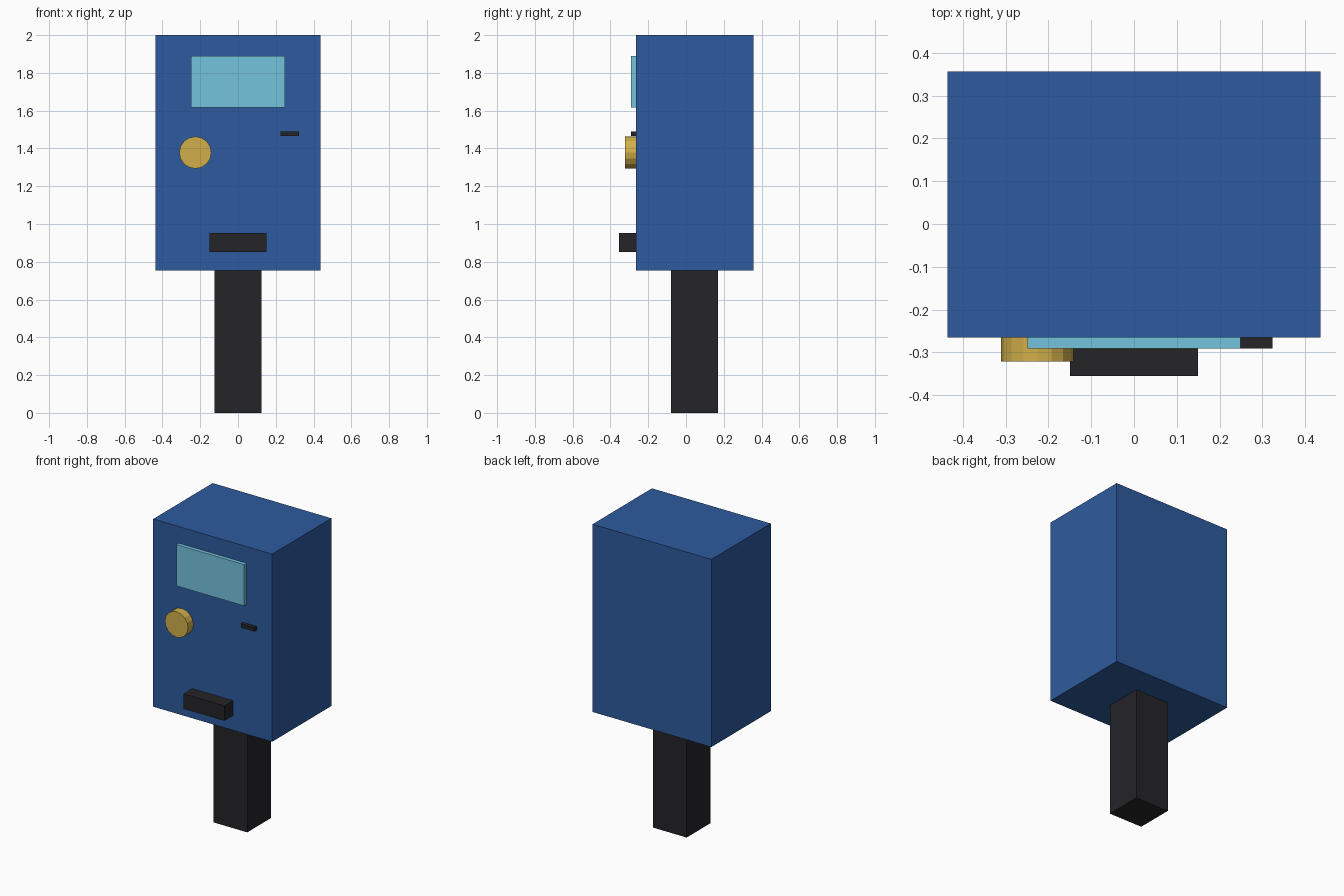
import bpy
import math

if "Cube" in bpy.data.objects:
    bpy.data.objects.remove(bpy.data.objects["Cube"])


def material(name, rgb):
    m = bpy.data.materials.new(name)
    m.diffuse_color = (*rgb, 1)
    m.use_nodes = True
    m.node_tree.nodes["Principled BSDF"].inputs["Base Color"].default_value = m.diffuse_color
    return m


BLUE = material("blue_paint", (0.027, 0.105, 0.342))
BLACK = material("black_metal", (0.018, 0.018, 0.022))
GLASS = material("display_glass", (0.178, 0.552, 0.730))
BRASS = material("brass", (0.64, 0.43, 0.07))

FRONT = -0.266   # y of the cabinet's front face
BACK = 0.357


def box(name, x, y, z, mat):
    """Box from (min, max) ranges on each axis."""
    bpy.ops.mesh.primitive_cube_add(size=1, location=[sum(r) / 2 for r in (x, y, z)])
    ob = bpy.context.object
    ob.name = name
    ob.scale = [r[1] - r[0] for r in (x, y, z)]
    bpy.ops.object.transform_apply(location=False, rotation=False, scale=True)
    ob.data.materials.append(mat)
    return ob


def front_box(name, x, z, depth, mat):
    """Box standing out from the front face, sunk slightly into it."""
    return box(name, x, (FRONT - depth, FRONT + 0.02), z, mat)


# Post and cabinet
box("post", (-0.124, 0.124), (-0.08, 0.17), (0, 0.76), BLACK)
box("cabinet", (-0.436, 0.436), (FRONT, BACK), (0.755, 2.0), BLUE)

# Front fittings
front_box("display", (-0.249, 0.249), (1.616, 1.89), 0.025, GLASS)
front_box("coin_slot", (0.224, 0.324), (1.466, 1.491), 0.025, BLACK)
front_box("ticket_tray", (-0.15, 0.15), (0.852, 0.952), 0.09, BLACK)

# Round knob
depth, sunk = 0.056, 0.02
bpy.ops.mesh.primitive_cylinder_add(
    vertices=16, radius=0.085, depth=depth + sunk,
    location=(-0.226, FRONT + (sunk - depth) / 2, 1.378),
    rotation=(math.radians(90), 0, 0))
knob = bpy.context.object
knob.name = "knob"
knob.data.materials.append(BRASS)
